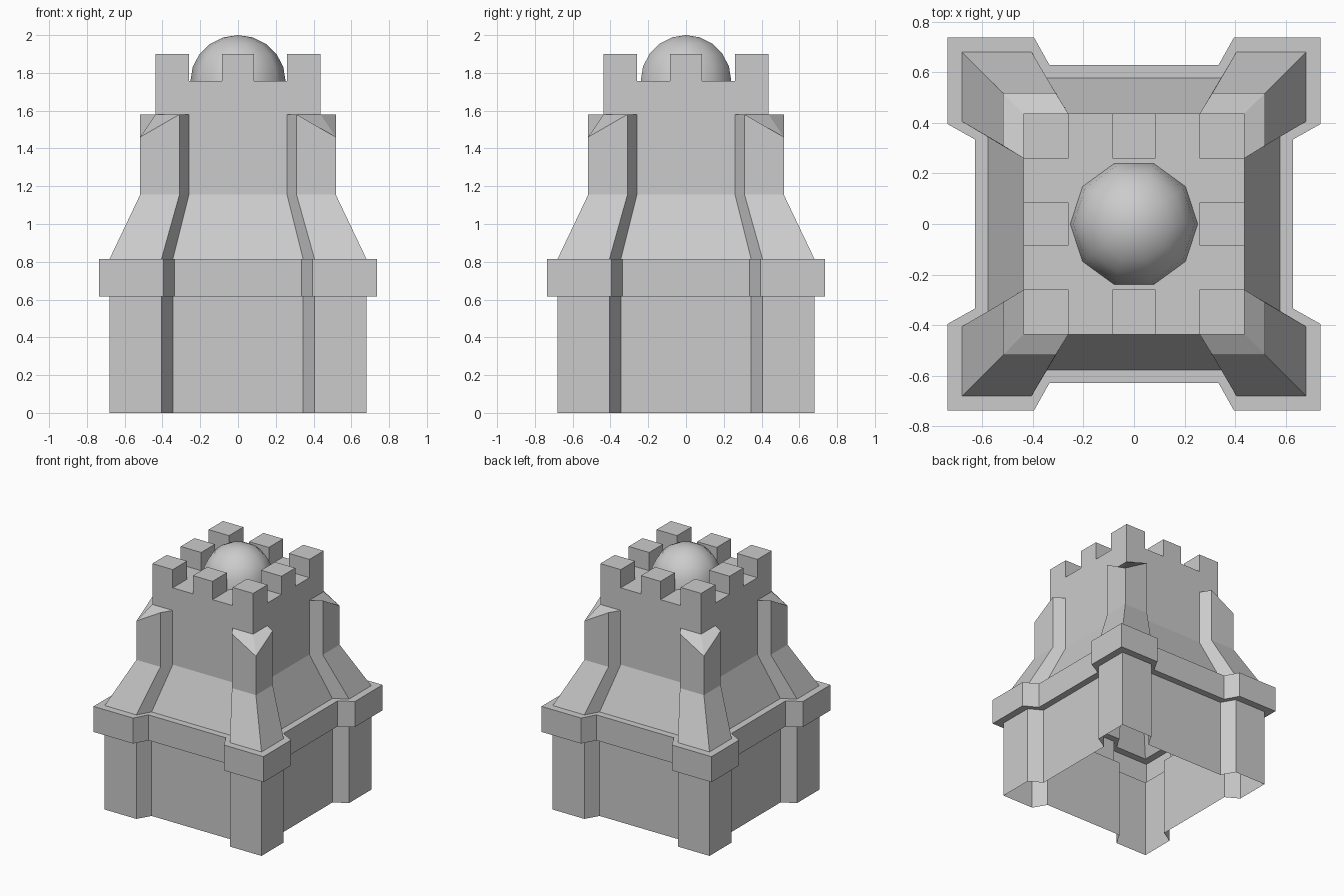
import bpy, bmesh
from math import sin, cos, pi

if "Cube" in bpy.data.objects:
    bpy.data.objects.remove(bpy.data.objects["Cube"])


def loft(bm, rings):
    """Skin a stack of closed rings of 3D points; returns the vertex rings."""
    vs = [[bm.verts.new(p) for p in r] for r in rings]
    n = len(rings[0])
    for lo, hi in zip(vs, vs[1:]):
        for i in range(n):
            j = (i + 1) % n
            bm.faces.new((lo[i], lo[j], hi[j], hi[i]))
    return vs


def finish(bm, name, smooth=False):
    bmesh.ops.remove_doubles(bm, verts=bm.verts, dist=1e-4)
    bmesh.ops.recalc_face_normals(bm, faces=bm.faces)
    for f in bm.faces:
        f.smooth = smooth
    me = bpy.data.meshes.new(name)
    bm.to_mesh(me)
    bm.free()
    ob = bpy.data.objects.new(name, me)
    bpy.context.collection.objects.link(ob)
    return ob


def plan(z, c, a, w, b, tip=None):
    """Square plan with flared corner buttresses (corner c, arm a, wall w, root b)."""
    tip = z if tip is None else tip
    corner = [(w, b, z), (c, a, z), (c, c, tip), (a, c, z), (b, w, z)]
    ring = []
    for _ in range(4):
        ring += corner
        corner = [(-y, x, h) for x, y, h in corner]
    return ring


W, B = 0.437, 0.26
Z_BUTT, Z_DECK, Z_TOP = 1.58, 1.757, 1.90
base = (0.68, 0.405, 0.577, 0.345)
band = (0.737, 0.395, 0.63, 0.335)
shaft = (0.518, 0.31, W, B)

# Tower walls: base, projecting band, tapered shoulder, shaft (open underneath)
bm = bmesh.new()
rings = loft(bm, [
    plan(0, *base), plan(0.615, *base),
    plan(0.615, *band), plan(0.815, *band),
    plan(0.815, *base), plan(1.155, *shaft),
    plan(Z_BUTT, *shaft, tip=1.46)])
top = rings[-1]

# Sloped buttress caps meeting the square upper shaft
signs = [(1, 1), (-1, 1), (-1, -1), (1, -1)]
inner = [bm.verts.new((sx * W, sy * W, Z_BUTT)) for sx, sy in signs]
upper = [bm.verts.new((sx * W, sy * W, Z_DECK)) for sx, sy in signs]
for k in range(4):
    v = top[5 * k:5 * k + 5]
    bm.faces.new((v[0], v[1], v[2], inner[k]))
    bm.faces.new((inner[k], v[2], v[3], v[4]))
    j = (k + 1) % 4
    bm.faces.new((inner[k], v[4], top[(5 * k + 5) % 20], inner[j], upper[j], upper[k]))
bm.faces.new(upper)
finish(bm, "tower_walls")

# Battlements: eight merlons around the deck
bm = bmesh.new()
spans = [(-W, -B), (-0.085, 0.085), (B, W)]
for i, (x0, x1) in enumerate(spans):
    for j, (y0, y1) in enumerate(spans):
        if i == j == 1:
            continue
        r = loft(bm, [[(x0, y0, z), (x1, y0, z), (x1, y1, z), (x0, y1, z)]
                      for z in (Z_DECK, Z_TOP)])
        bm.faces.new(r[-1])
finish(bm, "battlements")

# Ten-sided smooth dome
bm = bmesh.new()
R, H = 0.252, 2.0 - Z_DECK
rings = loft(bm, [[(R * cos(t) * cos(2 * pi * i / 10), R * cos(t) * sin(2 * pi * i / 10),
                    Z_DECK + H * sin(t)) for i in range(10)]
                  for t in (k * pi / 10 for k in range(5))])
pole = bm.verts.new((0, 0, 2.0))
for i in range(10):
    bm.faces.new((rings[-1][i], rings[-1][(i + 1) % 10], pole))
finish(bm, "dome", smooth=True)
